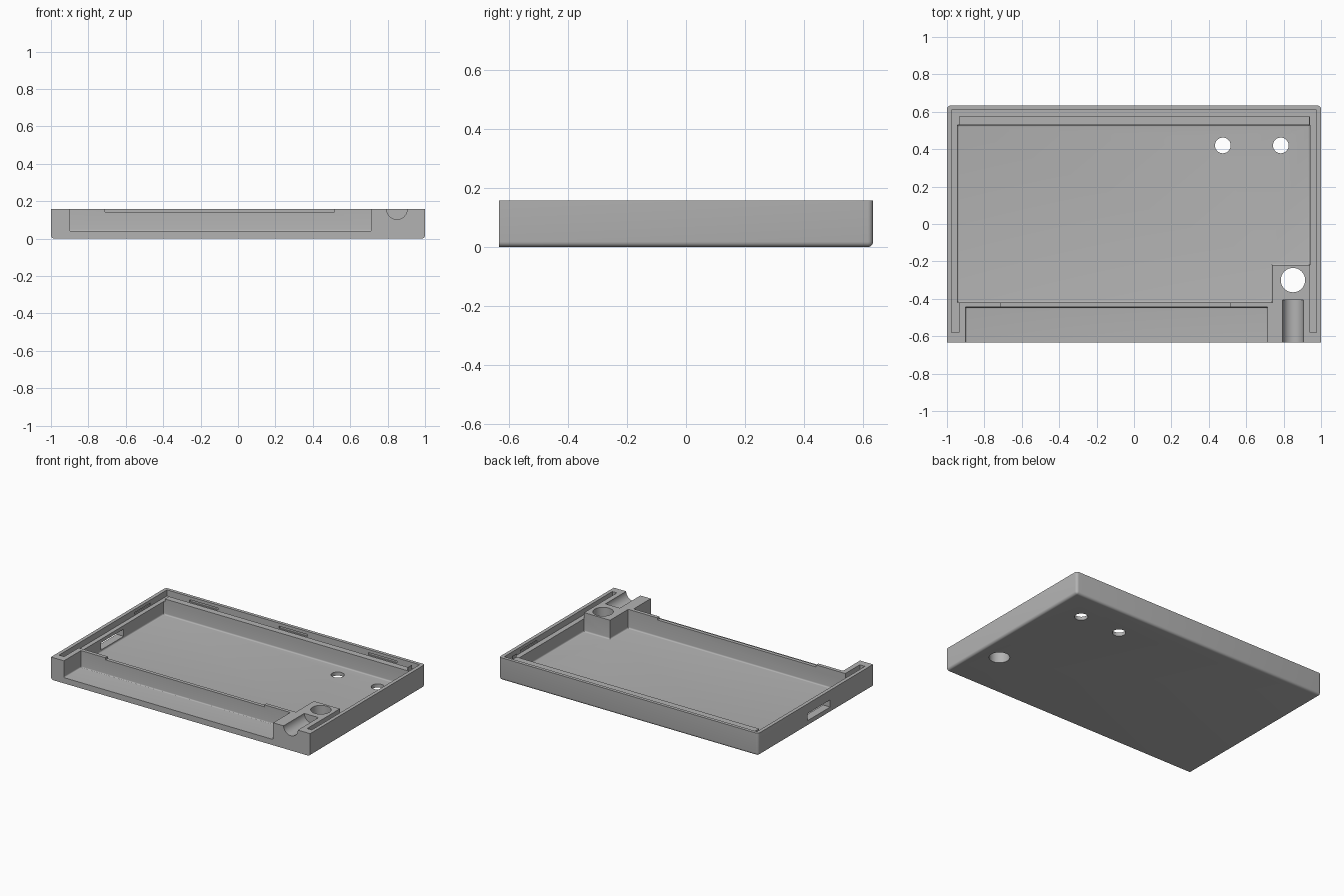
import bpy, bmesh, math

old = bpy.data.objects.get("Cube")
if old:
    bpy.data.objects.remove(old, do_unlink=True)

TOP, FLOOR, OVER = 0.157, 0.025, 0.3

grey = bpy.data.materials.new("plain grey")
grey.use_nodes = True
grey.diffuse_color = (0.45, 0.45, 0.45, 1)
grey.node_tree.nodes["Principled BSDF"].inputs["Base Color"].default_value = (0.45, 0.45, 0.45, 1)


def prism(name, outline, z0, z1, radius=0.0, pick=None):
    """Extrude an xy outline from z0 to z1, rounding the edges chosen by pick."""
    bm = bmesh.new()
    base = bm.faces.new([bm.verts.new((x, y, z0)) for x, y in outline])
    side = bmesh.ops.extrude_face_region(bm, geom=[base])["geom"]
    for v in side:
        if isinstance(v, bmesh.types.BMVert):
            v.co.z = z1
    bmesh.ops.recalc_face_normals(bm, faces=bm.faces)
    if radius:
        edges = [e for e in bm.edges if pick(*[v.co for v in e.verts])]
        bmesh.ops.bevel(bm, geom=edges, offset=radius, segments=5, profile=0.5, affect='EDGES')
    mesh = bpy.data.meshes.new(name)
    bm.to_mesh(mesh)
    bm.free()
    obj = bpy.data.objects.new(name, mesh)
    bpy.context.collection.objects.link(obj)
    return obj


def rect(x0, x1, y0, y1):
    return [(x0, y0), (x1, y0), (x1, y1), (x0, y1)]


def circle(x, y, r, n=48):
    return [(x + r * math.cos(2 * math.pi * i / n), y + r * math.sin(2 * math.pi * i / n)) for i in range(n)]


def at_floor(z):
    return lambda a, b: max(a.z, b.z) < z + 0.001


# Outer tray: rounded below and at the back, square at the front
def outer_edges(a, b):
    at_front = max(a.y, b.y) < -0.6
    at_top = min(a.z, b.z) > TOP - 0.01
    return not at_front and not at_top


tray = prism("tray", rect(-1, 1, -0.633, 0.633), 0, TOP, 0.018, outer_edges)
tray.data.materials.append(grey)

# Main cavity, leaving the corner post solid
cavity = [(-0.945, -0.42), (0.74, -0.42), (0.74, -0.22), (0.94, -0.22), (0.94, 0.53), (-0.945, 0.53)]
cutters = [prism("cavity", cavity, FLOOR, OVER, 0.01, at_floor(FLOOR))]

# Open recess along the front, and the lowered middle of its wall
cutters.append(prism("front_recess", rect(-0.9, 0.715, -0.8, -0.445), 0.04, OVER, 0.008, at_floor(0.04)))
cutters.append(prism("wall_notch", rect(-0.71, 0.515, -0.46, -0.40), 0.143, OVER))

# Groove inside the rim, with a lower lip at the back
groove = [(-0.975, -0.58), (-0.935, -0.58), (-0.935, 0.575), (0.94, 0.575),
          (0.94, -0.58), (0.975, -0.58), (0.975, 0.61), (-0.975, 0.61)]
cutters.append(prism("rim_groove", groove, 0.115, OVER))
cutters.append(prism("back_lip", rect(-0.94, 0.935, 0.5, 0.58), 0.135, OVER))

# Catch slots in the inner face of the rim
for x in (-0.69, 0, 0.69):
    cutters.append(prism("back_catch", rect(x - 0.11, x + 0.11, 0.6, 0.618), 0.12, 0.135))
for s in (-1, 1):
    cutters.append(prism("side_catch", rect(*sorted((s * 0.965, s * 0.983)), 0.25, 0.43), 0.12, 0.135))

# Socket opening through the right wall
cutters.append(prism("socket_opening", rect(-1.1, -0.92, -0.16, 0.09), 0.04, 0.09))

# Round holes through the floor and the post
for x, y, r in ((0.475, 0.42, 0.042), (0.785, 0.42, 0.042), (0.85, -0.30, 0.065)):
    cutters.append(prism("round_hole", circle(x, y, r), -0.1, OVER))

# Half-round cable channel from the front into the post
channel = prism("cable_channel", circle(0, 0, 0.055), 0, 0.3)
channel.rotation_euler.x = math.pi / 2
channel.location = (0.85, -0.405, TOP + 0.001)
cutters.append(channel)

# Carve everything and bake the result
for c in cutters:
    c.hide_render = True
    mod = tray.modifiers.new(c.name, 'BOOLEAN')
    mod.operation, mod.solver, mod.object = 'DIFFERENCE', 'EXACT', c
bpy.context.view_layer.update()
baked = bpy.data.meshes.new_from_object(tray.evaluated_get(bpy.context.evaluated_depsgraph_get()))
tray.modifiers.clear()
tray.data = baked
baked.materials.clear()
baked.materials.append(grey)
for p in baked.polygons:
    p.material_index = 0
for c in cutters:
    bpy.data.objects.remove(c, do_unlink=True)

bpy.ops.object.select_all(action='DESELECT')
tray.select_set(True)
bpy.context.view_layer.objects.active = tray
bpy.ops.object.shade_smooth_by_angle(angle=math.radians(30))
